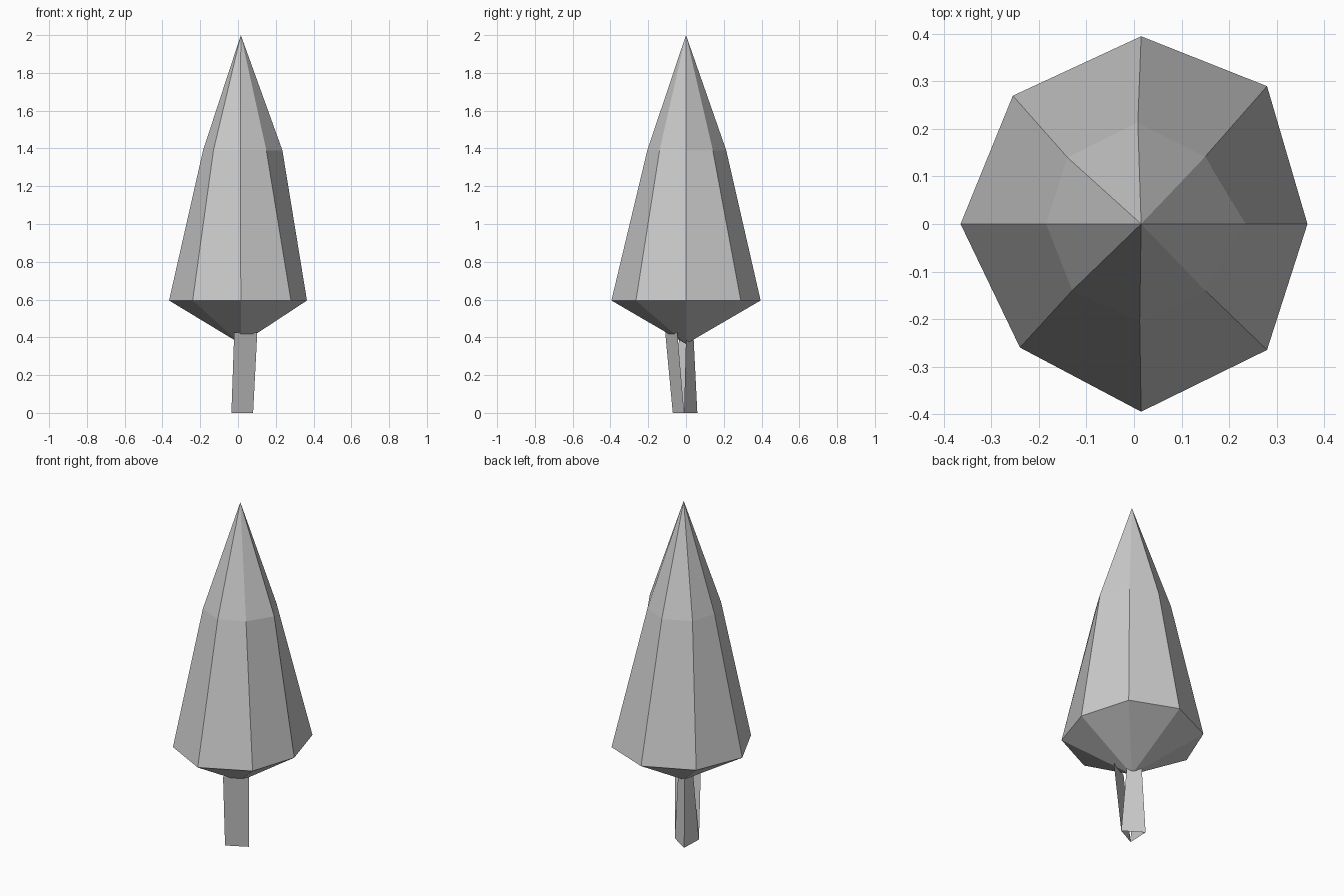
import bpy


def make_object(name, verts, faces):
    mesh = bpy.data.meshes.new(name)
    mesh.from_pydata(verts, [], faces)
    mesh.update()
    obj = bpy.data.objects.new(name, mesh)
    bpy.context.collection.objects.link(obj)
    return obj


# Foliage: two slightly irregular eight-sided rings between two tips
lower = [(0.365, 0), (0.28, 0.29), (0.015, 0.395), (-0.255, 0.27),
         (-0.365, 0), (-0.24, -0.26), (0.015, -0.395), (0.28, -0.265)]
upper = [(0.235, 0), (0.15, 0.142), (0.008, 0.213), (-0.14, 0.14),
         (-0.185, 0), (-0.13, -0.14), (0.012, -0.205), (0.15, -0.14)]
verts = [(x, y, 0.595) for x, y in lower] + [(x, y, 1.39) for x, y in upper]
verts += [(0.015, 0, 2.0), (0.015, 0, 0.365)]
faces = []
for i in range(8):
    j = (i + 1) % 8
    faces += [(i, j, j + 8, i + 8), (i + 8, j + 8, 16), (j, i, 17)]
make_object("foliage", verts, faces)

# Trunk: open three-sided shell, its front panel leaning away from the back two
a, b, c = (-0.035, -0.07, 0), (0.08, -0.01, 0), (-0.03, 0.06, 0)
front_top = [(-0.02, -0.11, 0.425), (0.102, -0.046, 0.425)]
back_top = [(0.05, 0.0, 0.40), (-0.02, 0.04, 0.40), (-0.02, -0.036, 0.40)]
make_object("trunk", [a, b, c] + front_top + back_top,
            [(0, 1, 4, 3), (1, 2, 6, 5), (2, 0, 7, 6)])
